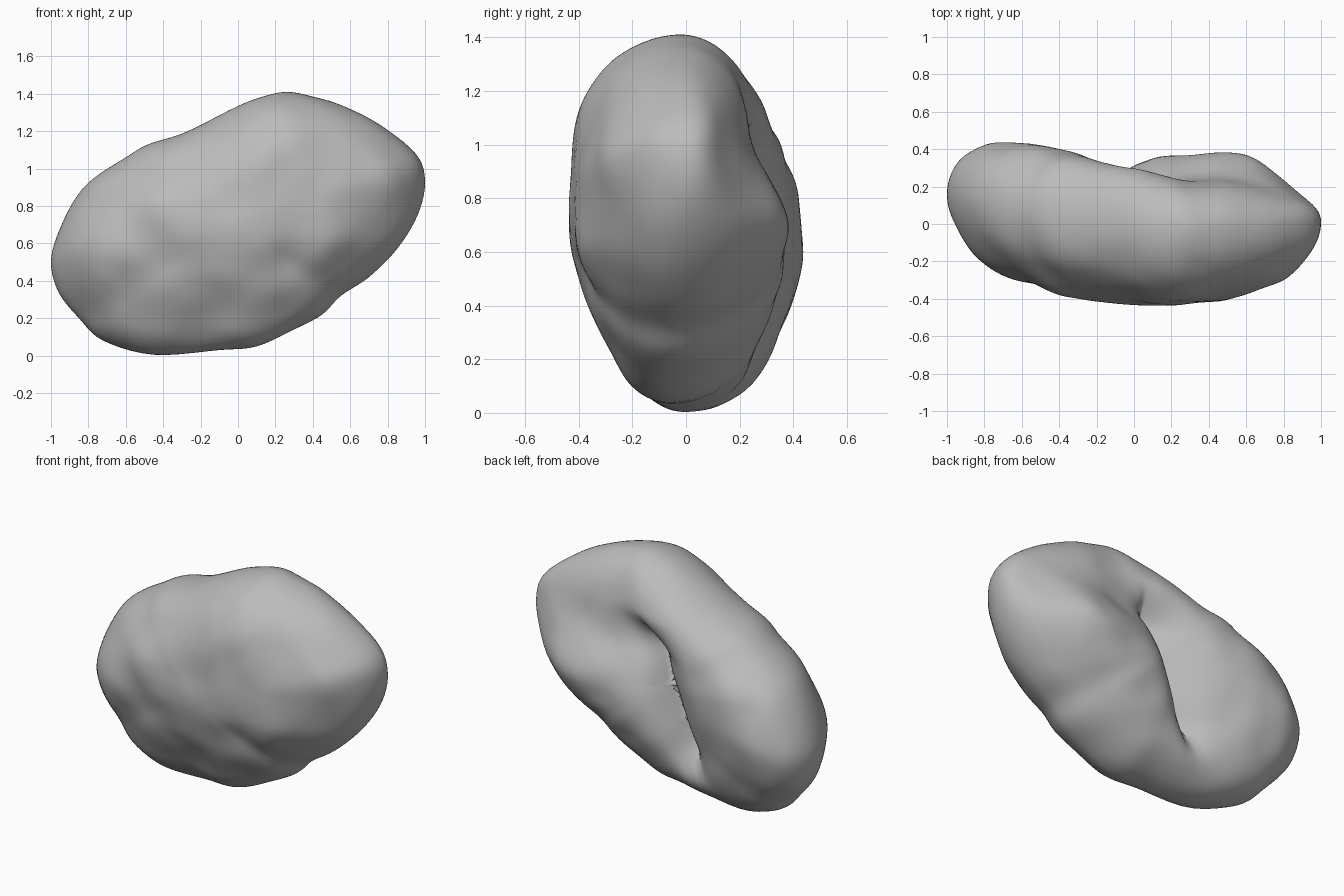
import bpy, bmesh, math
from mathutils import Vector, noise

cube = bpy.data.objects.get("Cube")
if cube:
    bpy.data.objects.remove(cube, do_unlink=True)

CX, CZ = 0.0, 0.70
SEGMENTS_PER_SPAN, RINGS = 5, 36

# Broad outline of the stone (x, z), clockwise from the low left end
OUTLINE = [(-1.0, .5), (-.96, .66), (-.87, .84), (-.77, .95), (-.6, 1.06), (-.48, 1.13),
           (-.28, 1.195), (0, 1.335), (.15, 1.39), (.27, 1.41), (.4, 1.385), (.55, 1.34),
           (.75, 1.24), (.95, 1.08), (1.0, .93), (.96, .75), (.85, .57), (.7, .42),
           (.55, .32), (.45, .22), (.3, .14), (.1, .05), (-.1, .03), (-.45, .005),
           (-.72, .08), (-.85, .2), (-.96, .34)]

# Dents (negative) and bumps (positive): x, z, radius, height
FRONT_BUMPS = [(.28, .5, .13, -.035), (-.16, .24, .13, -.035), (-.45, .62, .14, -.015),
               (-.38, .8, .18, .045), (.5, .62, .13, .02), (-.4, .3, .16, .02),
               (.6, .45, .1, -.02), (.2, 1.12, .25, .02), (-.85, .55, .22, .07),
               (.85, .95, .15, .04)]
BACK_BUMPS = [(.62, .68, .22, .09), (.25, .5, .2, .03), (-.5, .85, .22, .02),
              (-.8, .6, .2, .03), (.3, .97, .15, -.02), (.93, .9, .18, -.07)]


def smooth_loop(pts, steps):
    """Closed Catmull-Rom curve through the points."""
    out, n = [], len(pts)
    for i in range(n):
        a, b, c, d = (Vector(pts[(i + k) % n]) for k in (-1, 0, 1, 2))
        for j in range(steps):
            t = j / steps
            out.append(.5 * (2 * b + (c - a) * t + (2 * a - 5 * b + 4 * c - d) * t * t
                             + (3 * b - a - 3 * c + d) * t ** 3))
    return out


def ramp(v, lo, hi):
    t = max(0, min(1, (v - lo) / (hi - lo)))
    return t * t * (3 - 2 * t)


def bumps(table, x, z):
    return sum(h * math.exp(-((x - bx) ** 2 + (z - bz) ** 2) / (r * r))
               for bx, bz, r, h in table)


def rim_y(x, z):
    return -.03 - .085 * x + .115 * x * x + .035 * (z - .7)


def dome(x, z, s):
    # Fuller edges along the top and at the left end
    full = max(ramp(z, .8, 1.25), ramp(-x, .3, .8))
    return max(0, 1 - s ** (2.4 + .8 * full)) ** .5


def front_y(x, z, s):
    depth = .395 - .09 * (1 - ramp(z, .1, .65))
    return rim_y(x, z) - dome(x, z, s) * (depth + bumps(FRONT_BUMPS, x, z))


def back_y(x, z, s):
    depth = .42 - .11 * ramp(x, -.3, .3) * ramp(z, .65, 1.1)
    # Fold running diagonally down between the two lobes
    d = x - (-.04 + .42 * (z - .68))
    fade = ramp(z, .02, .4) * (1 - ramp(z, .88, 1.14))
    fold = .25 * math.exp(-abs(d) / (.18 if d < 0 else .10)) * fade
    return rim_y(x, z) + dome(x, z, s) * (depth - fold + bumps(BACK_BUMPS, x, z))


# Stone body: concentric rings on both faces meeting at a shared rim
bm = bmesh.new()
loop = smooth_loop(OUTLINE, SEGMENTS_PER_SPAN)
n = len(loop)
center = Vector((CX, CZ))


def add_vert(x, z, s, surface):
    y = surface(x, z, s)
    y += .014 * noise.noise(Vector((x * 5, y * 5, z * 5)))
    return bm.verts.new((x, y, z))


def add_ring(s, surface):
    return [add_vert(*(center + (p - center) * s), s, surface) for p in loop]


def bridge(a, b):
    for i in range(n):
        j = (i + 1) % n
        bm.faces.new((a[i], a[j], b[j], b[i]))


radii = [math.sin(math.pi / 2 * k / RINGS) for k in range(RINGS - 1, 0, -1)]
rim = add_ring(1, front_y)
for surface in (front_y, back_y):
    last = rim
    for s in radii:
        ring = add_ring(s, surface)
        bridge(last, ring)
        last = ring
    pole = add_vert(CX, CZ, 0, surface)
    for i in range(n):
        bm.faces.new((last[i], last[(i + 1) % n], pole))
bmesh.ops.recalc_face_normals(bm, faces=bm.faces)

mesh = bpy.data.meshes.new("stone")
bm.to_mesh(mesh)
bm.free()
stone = bpy.data.objects.new("stone", mesh)
bpy.context.collection.objects.link(stone)

# Plain grey stone colour
grey = bpy.data.materials.new("stone_grey")
grey.use_nodes = True
colour = (.5, .5, .5, 1)
grey.diffuse_color = colour
grey.node_tree.nodes["Principled BSDF"].inputs["Base Color"].default_value = colour
mesh.materials.append(grey)

bpy.context.view_layer.objects.active = stone
stone.select_set(True)
bpy.ops.object.shade_smooth_by_angle(angle=math.radians(60))
